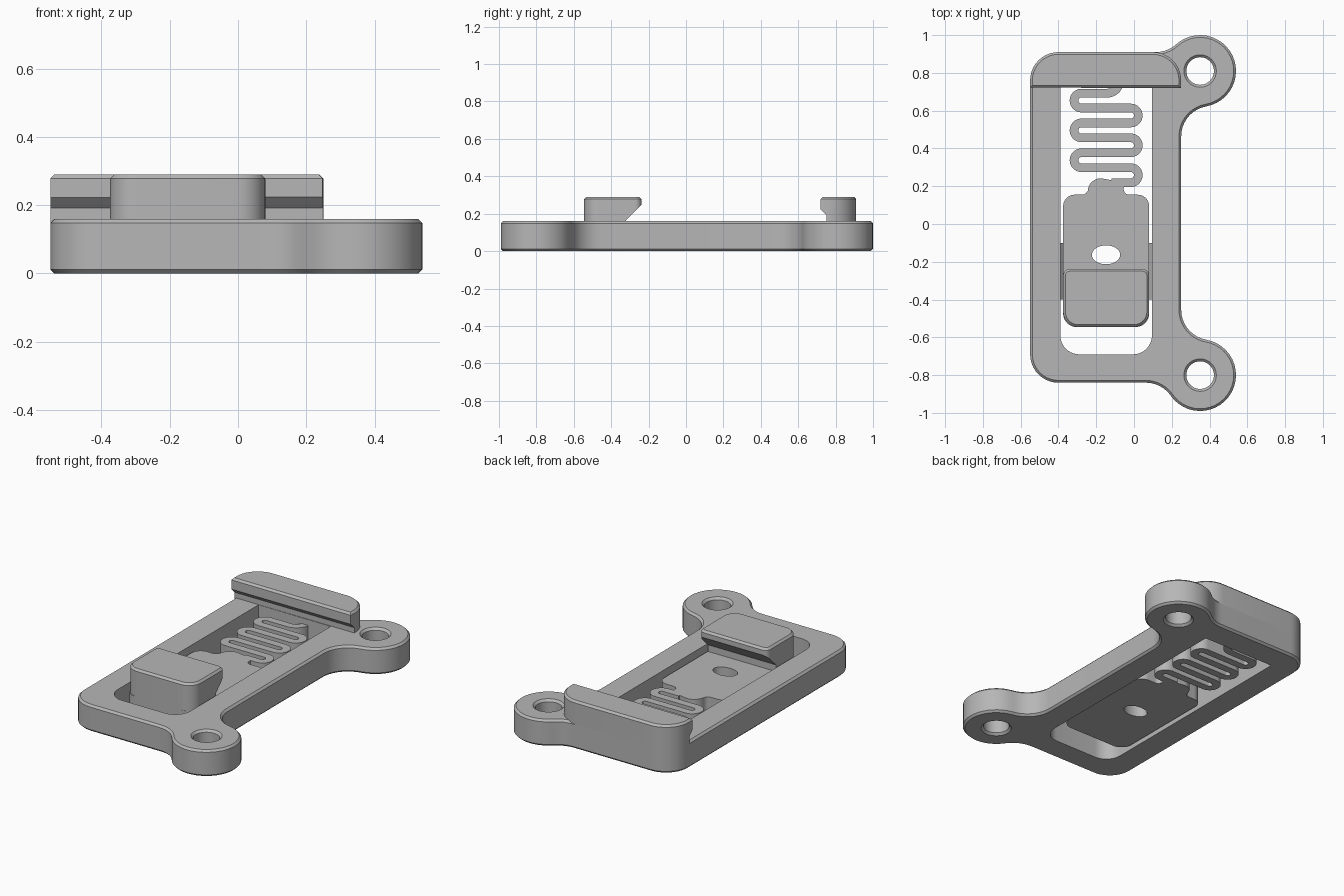
import bpy, bmesh, math
from mathutils import Vector

if "Cube" in bpy.data.objects:
    bpy.data.objects.remove(bpy.data.objects["Cube"], do_unlink=True)

grey = bpy.data.materials.new("plain_grey")
grey.use_nodes = True
GREY = (0.47, 0.47, 0.47, 1)
grey.diffuse_color = GREY
grey.node_tree.nodes["Principled BSDF"].inputs["Base Color"].default_value = GREY


def outline(*arcs):
    """Join arcs (cx, cy, radius, start, end in degrees) into one point list."""
    pts = []
    for cx, cy, r, a, b in arcs:
        n = max(1, round(abs(b - a) / 9))
        for i in range(n + 1):
            t = math.radians(a + (b - a) * i / n)
            p = Vector((cx + r * math.cos(t), cy + r * math.sin(t)))
            if not pts or (p - pts[-1]).length > 0.004:
                pts.append(p)
    return pts


def rounded(x0, x1, y0, y1, rf, rb):
    """Rounded rectangle with front radius rf and back radius rb."""
    return outline((x0 + rf, y0 + rf, rf, 180, 270), (x1 - rf, y0 + rf, rf, 270, 360),
                   (x1 - rb, y1 - rb, rb, 0, 90), (x0 + rb, y1 - rb, rb, 90, 180))


def prism(name, pts, lo, hi, axis="z", chamfer_top=0, chamfer_bottom=0):
    """Extrude an outline along an axis, with optional chamfered caps."""
    place = {"z": lambda a, b, h: (a, b, h),
             "x": lambda a, b, h: (h, a, b),
             "y": lambda a, b, h: (a, h, b)}[axis]
    bm = bmesh.new()
    rings = [[bm.verts.new(place(p[0], p[1], h)) for p in pts] for h in (lo, hi)]
    caps = [bm.faces.new(r) for r in rings]
    n = len(pts)
    for i in range(n):
        j = (i + 1) % n
        bm.faces.new((rings[0][i], rings[0][j], rings[1][j], rings[1][i]))
    bmesh.ops.recalc_face_normals(bm, faces=bm.faces)
    for cap, size in zip(caps, (chamfer_bottom, chamfer_top)):
        if size:
            bmesh.ops.bevel(bm, geom=list(cap.edges), offset=size, segments=1, affect="EDGES")
    return finish(name, bm)


def finish(name, bm):
    mesh = bpy.data.meshes.new(name)
    bm.to_mesh(mesh)
    bm.free()
    mesh.materials.append(grey)
    ob = bpy.data.objects.new(name, mesh)
    bpy.context.collection.objects.link(ob)
    return ob


def bore(x, y, radius, top):
    """Cutter for a round hole with countersunk rims."""
    bm = bmesh.new()
    rings = []
    for z, r in ((-0.01, radius + 0.023), (0.013, radius),
                 (top - 0.013, radius), (top + 0.01, radius + 0.023)):
        rings.append([bm.verts.new((p.x, p.y, z)) for p in outline((x, y, r, 0, 351))])
    bm.faces.new(rings[0])
    bm.faces.new(rings[-1])
    n = len(rings[0])
    for a, b in zip(rings, rings[1:]):
        for i in range(n):
            bm.faces.new((a[i], a[(i + 1) % n], b[(i + 1) % n], b[i]))
    bmesh.ops.recalc_face_normals(bm, faces=bm.faces)
    return finish("bore_cutter", bm)


def cut(ob, *cutters):
    """Subtract the cutters, then discard them."""
    for c in cutters:
        mod = ob.modifiers.new("cut", "BOOLEAN")
        mod.operation = "DIFFERENCE"
        mod.solver = "EXACT"
        mod.object = c
        bpy.context.view_layer.objects.active = ob
        bpy.ops.object.modifier_apply(modifier=mod.name)
        bpy.data.objects.remove(c, do_unlink=True)


TOP = 0.16
LOW, DECK = 0.015, 0.125

# Base frame with two mounting ears, blended by fillets
frame = prism("base_frame", outline(
    (-0.40, -0.69, 0.15, 180, 270),
    (0.063, -1.00, 0.16, 90, 34.9),
    (0.35, -0.80, 0.19, 214.9, 440.1),
    (0.41, -0.455, 0.16, 260.1, 180),
    (0.41, 0.465, 0.16, 180, 99.9),
    (0.35, 0.81, 0.19, -80.1, 132),
    (0.116, 1.07, 0.16, 312, 270),
    (-0.40, 0.76, 0.15, 90, 180)), 0, TOP, "z", 0.012, 0.012)
window = prism("window_cutter", rounded(-0.39, 0.095, -0.69, 0.75, 0.1, 0.002), -0.1, 0.3)
cut(frame, window, bore(0.35, 0.81, 0.073, TOP), bore(0.35, -0.80, 0.073, TOP))

# Fixed hook across the back, undercut on its front side
hook = prism("fixed_hook", rounded(-0.55, 0.25, 0.72, 0.91, 0.002, 0.15),
             0.1, 0.29, "z", 0.012)
cut(hook, prism("undercut", [(0.6, 0.05), (0.752, 0.05), (0.752, 0.192),
                             (0.72, 0.224), (0.6, 0.224)], -1, 1, "x"))

# Sliding plate with a neck at its back and an oval hole
slider = prism("sliding_plate", outline(
    (-0.305, -0.475, 0.07, 180, 270), (0.01, -0.475, 0.07, 270, 360),
    (0.02, 0.095, 0.06, 0, 90), (-0.025, 0.185, 0.03, 270, 90),
    (-0.175, 0.172, 0.07, 90, 180), (-0.275, 0.185, 0.03, 0, -90),
    (-0.315, 0.095, 0.06, 90, 180)), LOW, DECK)
oval = [(-0.148 + 0.075 * math.cos(math.tau * i / 40),
         -0.163 + 0.05 * math.sin(math.tau * i / 40)) for i in range(40)]
cut(slider, prism("oval_cutter", oval, -0.1, 0.3))

# Raised catch on the plate, sloped under its back lip
catch = prism("sliding_catch", rounded(-0.375, 0.08, -0.545, -0.238, 0.08, 0.035),
              0.1, 0.29, "z", 0.012)
cut(catch, prism("slope_cutter", [(-0.322, 0.05), (-0.322, 0.165), (-0.238, 0.248),
                                  (0, 0.248), (0, 0.05)], -1, 1, "x"))

# Flat serpentine spring between the frame and the plate
PITCH, HALF, START = 0.079, 0.023, 0.693
turns = [(-0.14, START + 0.062, 0.062, 0, -90)]
for i in range(6):
    y = START - PITCH * (i + 0.5)
    if i % 2 == 0:
        turns.append((-0.278, y, PITCH / 2, 90, 270))
    else:
        turns.append((-0.017, y, PITCH / 2, 90, -90))
path = [Vector((-0.078, 0.78))] + outline(*turns) + [Vector((-0.12, START - 6 * PITCH))]
left, right = [], []
for i, p in enumerate(path):
    d = (path[min(i + 1, len(path) - 1)] - path[max(i - 1, 0)]).normalized()
    side = Vector((-d.y, d.x)) * HALF
    left.append(p + side)
    right.append(p - side)
spring = prism("serpentine_spring", left + right[::-1], LOW, DECK)

# Guide ridges on both inner walls of the frame
ridges = []
for name, wall, inward in (("right_guide_ridge", -0.395, 1), ("left_guide_ridge", 0.1, -1)):
    ridges.append(prism(name, [(wall, 0.04), (wall + inward * 0.035, 0.075), (wall, 0.11)],
                        -0.4, -0.1, "y"))

# Smooth the curved walls while keeping the chamfers crisp
bpy.ops.object.select_all(action="DESELECT")
for ob in (frame, hook, slider, catch, spring, *ridges):
    ob.select_set(True)
bpy.context.view_layer.objects.active = frame
bpy.ops.object.shade_smooth_by_angle(angle=math.radians(25))
